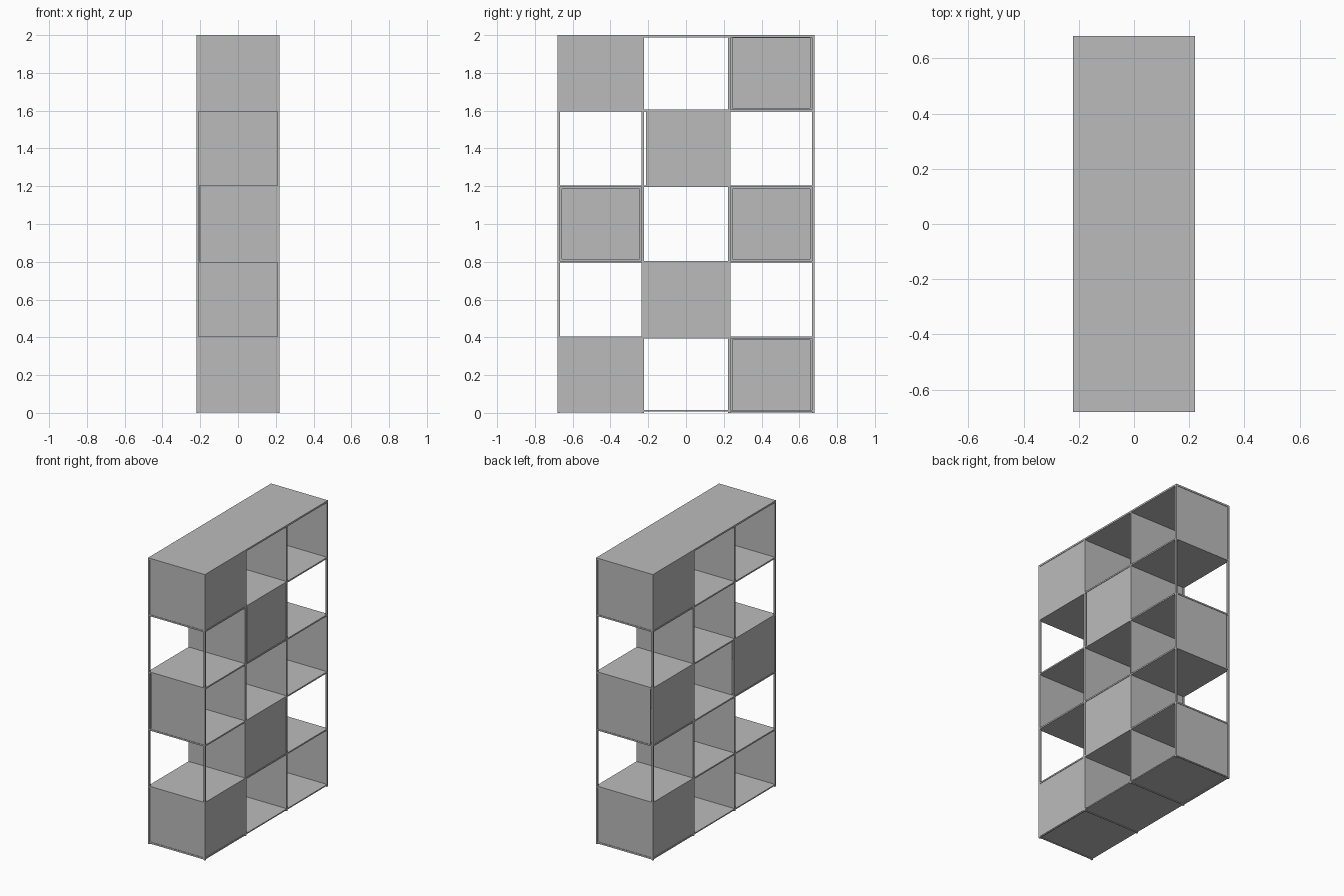
import bpy
import bmesh
from mathutils import Matrix, Vector

if "Cube" in bpy.data.objects:
    bpy.data.objects.remove(bpy.data.objects["Cube"], do_unlink=True)

GREY = (0.5, 0.5, 0.5, 1)
grey = bpy.data.materials.new("grey_metal")
grey.use_nodes = True
grey.diffuse_color = GREY
grey.node_tree.nodes["Principled BSDF"].inputs["Base Color"].default_value = GREY


def add_box(bm, x, y, z):
    """Add a box from three (low, high) ranges."""
    low, high = Vector((x[0], y[0], z[0])), Vector((x[1], y[1], z[1]))
    size = high - low
    place = Matrix.Translation((low + high) / 2) @ Matrix.Diagonal((*size, 1))
    bmesh.ops.create_cube(bm, size=1, matrix=place)


def make(name, boxes):
    bm = bmesh.new()
    for box in boxes:
        add_box(bm, *box)
    mesh = bpy.data.meshes.new(name)
    bm.to_mesh(mesh)
    bm.free()
    mesh.materials.append(grey)
    obj = bpy.data.objects.new(name, mesh)
    bpy.context.collection.objects.link(obj)


HALF_W, HALF_D, ROW = 0.22, 0.68, 0.4
BAR = 0.012                      # post and rail thickness
T = 0.003                        # half thickness of the sheets
post_y = [-0.674, -0.229, 0.229, 0.674]
levels = [ROW * i for i in range(6)]


def around(c, half=BAR / 2):
    return (c - half, c + half)


def row_range(r):
    return (levels[r] + T, levels[r + 1] - T)


# Upright posts along both long sides
side_x = HALF_W - BAR / 2
make("posts", [(around(s * side_x), around(y), (0, 1.99))
               for s in (-1, 1) for y in post_y])

# Top, bottom and shelves
full_x, full_y = (-HALF_W, HALF_W), (-HALF_D, HALF_D)
make("top_board", [(full_x, full_y, (1.988, 2))])
make("bottom_board", [(full_x, full_y, (0.008, 0.016))])
make("shelves", [(full_x, full_y, around(z, 0.005)) for z in levels[1:-1]])

# Upright dividers: inner ones in every row, end ones in alternate rows
dividers = []
for r in range(5):
    start = -0.199 if r == 2 else -0.209
    for y in post_y[1:3] if r % 2 else post_y:
        dividers.append(((start, 0.209), around(y, T), row_range(r)))
make("dividers", dividers)

# Closed sides, as (column, row)
right_cells = [(0, 0), (0, 4), (1, 1), (1, 3)]
left_cells = [(2, 0), (2, 2), (2, 4), (0, 2)]


def cell_y(c):
    return (post_y[c] + BAR / 2, post_y[c + 1] - BAR / 2)


make("positive_side_panels",
     [(around(side_x, T), (cell_y(c)[0] + (BAR if r == 3 else 0), cell_y(c)[1]),
       row_range(r)) for c, r in right_cells])
make("negative_side_panels",
     [(around(-side_x, T), cell_y(c), row_range(r)) for c, r in left_cells])

# Slim lips framing the inside of the negative side panels
lips = []
lip_x = (-side_x, -side_x + BAR)
for c, r in left_cells:
    y, z = cell_y(c), row_range(r)
    lips += [(lip_x, (y[0], y[0] + BAR), z), (lip_x, (y[1] - BAR, y[1]), z),
             (lip_x, y, (z[0], z[0] + BAR)), (lip_x, y, (z[1] - BAR, z[1]))]
make("panel_lips", lips)
